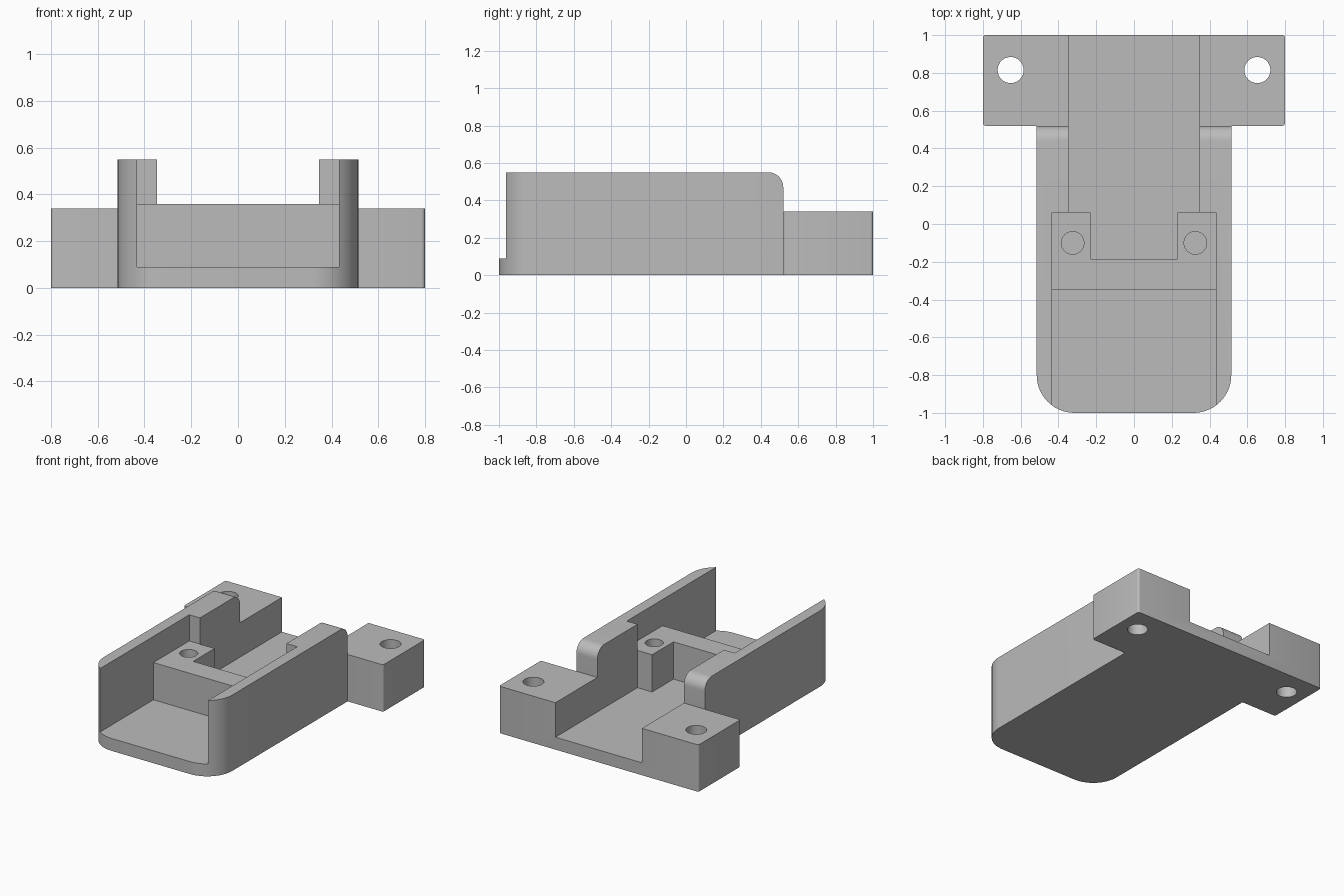
import bpy
import bmesh
from math import radians

cube = bpy.data.objects.get("Cube")
if cube:
    bpy.data.objects.remove(cube, do_unlink=True)

grey = bpy.data.materials.new("plain grey")
grey.use_nodes = True
COLOUR = (0.5, 0.5, 0.5, 1)
grey.diffuse_color = COLOUR
grey.node_tree.nodes["Principled BSDF"].inputs["Base Color"].default_value = COLOUR


def make_object(name, bm):
    bmesh.ops.recalc_face_normals(bm, faces=bm.faces)
    mesh = bpy.data.meshes.new(name)
    bm.to_mesh(mesh)
    bm.free()
    mesh.materials.append(grey)
    ob = bpy.data.objects.new(name, mesh)
    bpy.context.collection.objects.link(ob)
    return ob


def block(name, x, y, z, bevels=()):
    """Box from ranges; each bevel is (edge midpoint test, radius, segments)."""
    bm = bmesh.new()
    bmesh.ops.create_cube(bm, size=1)
    for v in bm.verts:
        v.co = [r[0] + (c + 0.5) * (r[1] - r[0]) for c, r in zip(v.co, (x, y, z))]
    for test, radius, segments in bevels:
        edges = [e for e in bm.edges if test((e.verts[0].co + e.verts[1].co) / 2)]
        bmesh.ops.bevel(bm, geom=edges, offset=radius, segments=segments,
                        profile=0.5, affect='EDGES')
    return make_object(name, bm)


def drill(name, x, y, radius, bottom, top):
    bm = bmesh.new()
    bmesh.ops.create_cone(bm, cap_ends=True, segments=40, radius1=radius,
                          radius2=radius, depth=top - bottom)
    bmesh.ops.translate(bm, verts=bm.verts, vec=(x, y, (top + bottom) / 2))
    return make_object(name, bm)


def combine(target, other, operation):
    other.hide_render = True
    mod = target.modifiers.new(other.name, 'BOOLEAN')
    mod.operation = operation
    mod.solver = 'EXACT'
    mod.object = other
    bpy.context.view_layer.objects.active = target
    bpy.ops.object.modifier_apply(modifier=mod.name)
    bpy.data.objects.remove(other, do_unlink=True)


FLOOR, SHELF, FLANGE, WALL = 0.09, 0.36, 0.34, 0.55
BACK = 0.52

# Main body: rounded front corners and rounded rear top edge
body = block("cradle_bracket", (-0.515, 0.515), (-1, BACK), (0, WALL), [
    (lambda m: m.y < -0.99 and abs(m.x) > 0.5, 0.2, 14),
    (lambda m: m.y > BACK - 0.01 and m.z > WALL - 0.01, 0.08, 10),
])

# Rear mounting flange with slightly softened vertical corners
flange = block("mounting_flange", (-0.8, 0.8), (BACK, 1), (0, FLANGE), [
    (lambda m: abs(m.x) > 0.79 and 0.1 < m.z < 0.3
        and abs(m.y - (BACK + 1) / 2) > 0.2, 0.015, 4),
])
combine(body, flange, 'UNION')

# Front bay, space above the shelf, notch between bosses, rear channel
for name, half, y, bottom in (
    ("front_bay", 0.433, (-1.2, -0.35), FLOOR),
    ("shelf_space", 0.433, (-1.2, 0.06), SHELF),
    ("boss_notch", 0.23, (-0.185, 1.2), FLOOR),
    ("rear_channel", 0.347, (0.06, 1.2), FLOOR),
):
    combine(body, block(name, (-half, half), y, (bottom, 1)), 'DIFFERENCE')

# Screw holes: through the flange, blind in the bosses
for side in (-1, 1):
    combine(body, drill("flange_hole", side * 0.653, 0.815, 0.069, -0.2, 0.7), 'DIFFERENCE')
    combine(body, drill("boss_hole", side * 0.325, -0.1, 0.06, FLOOR, 0.7), 'DIFFERENCE')

# Smooth the rounded surfaces, keep the corners crisp
bpy.ops.object.select_all(action='DESELECT')
body.select_set(True)
bpy.context.view_layer.objects.active = body
bpy.ops.object.shade_smooth_by_angle(angle=radians(30))
